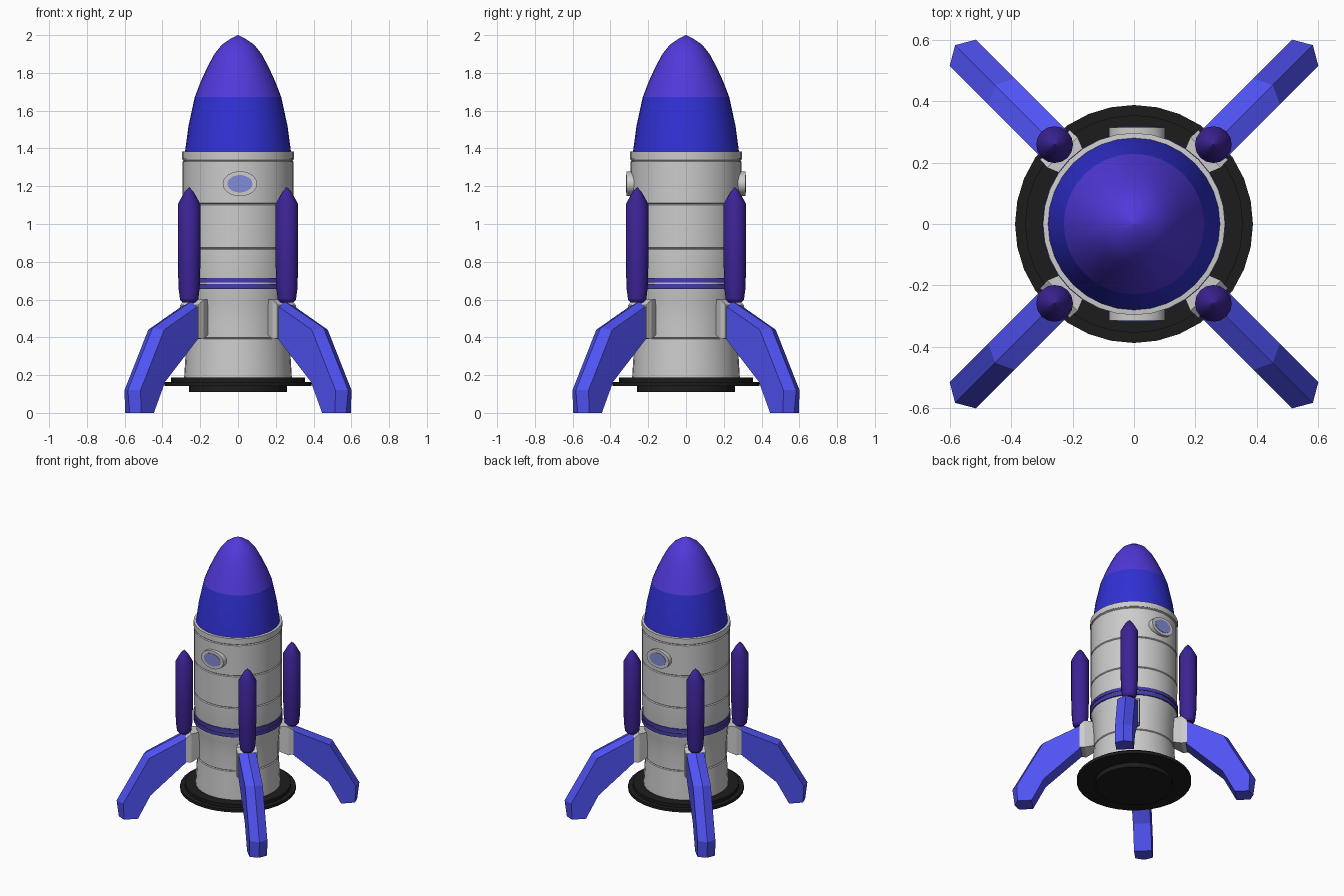
import bpy, bmesh, math
from mathutils import Matrix

if "Cube" in bpy.data.objects:
    bpy.data.objects.remove(bpy.data.objects["Cube"])


def material(name, rgb):
    m = bpy.data.materials.new(name)
    m.diffuse_color = (*rgb, 1)
    m.use_nodes = True
    m.node_tree.nodes["Principled BSDF"].inputs["Base Color"].default_value = m.diffuse_color
    return m


TIP = material("violet", (0.08, 0.04, 0.70))
NOSE = material("deep_blue", (0.03, 0.03, 0.66))
LEG = material("leg_blue", (0.08, 0.085, 0.9))
BOOST = material("dark_purple", (0.045, 0.017, 0.3))
BAND = material("band_purple", (0.06, 0.045, 0.4))
BLACK = material("black", (0.012, 0.012, 0.012))
GLASS = material("glass", (0.22, 0.26, 0.68))


def finish(name, bm, mat, smooth=True):
    bmesh.ops.recalc_face_normals(bm, faces=bm.faces)
    mesh = bpy.data.meshes.new(name)
    bm.to_mesh(mesh)
    bm.free()
    ob = bpy.data.objects.new(name, mesh)
    bpy.context.collection.objects.link(ob)
    if mat:
        mesh.materials.append(mat)
    if smooth:
        bpy.ops.object.select_all(action='DESELECT')
        ob.select_set(True)
        bpy.context.view_layer.objects.active = ob
        bpy.ops.object.shade_smooth_by_angle(angle=math.radians(30))
    return ob


def lathe(name, profile, mat=None, sides=32):
    """Closed solid of revolution about z from (radius, z) points."""
    bm = bmesh.new()
    pts = [(0, profile[0][1])] + list(profile) + [(0, profile[-1][1])]
    vs = [bm.verts.new((r, 0, z)) for r, z in pts]
    es = [bm.edges.new(p) for p in zip(vs, vs[1:])]
    bmesh.ops.spin(bm, geom=vs + es, cent=(0, 0, 0), axis=(0, 0, 1),
                   angle=math.tau, steps=sides, use_duplicate=False)
    bmesh.ops.remove_doubles(bm, verts=bm.verts, dist=0.0005)
    return finish(name, bm, mat)


def layered(name, layers, angle, mat=None):
    """Join matching (offset, [(x, z)...]) outlines across y, then turn about z."""
    bm = bmesh.new()
    rings = [[bm.verts.new((x, y, z)) for x, z in pts] for y, pts in layers]
    for a, b in zip(rings, rings[1:]):
        n = len(a)
        for i in range(n):
            j = (i + 1) % n
            bm.faces.new((a[i], a[j], b[j], b[i]))
    bm.faces.new(rings[0])
    bm.faces.new(rings[-1])
    bmesh.ops.rotate(bm, verts=bm.verts, matrix=Matrix.Rotation(angle, 3, 'Z'))
    return finish(name, bm, mat, smooth=False)


def seam(r, z):
    return [(r, z - 0.005), (r - 0.006, z), (r, z + 0.005)]


# Main body with panel seams
lathe("body", [(0.286, 0.17)] + seam(0.273, 0.395) +
      [(0.273, 0.5), (0.281, 0.6), (0.292, 0.66)] +
      seam(0.294, 0.87) + seam(0.294, 1.105) + seam(0.294, 1.335) + [(0.294, 1.36)])
lathe("collar", [(0.297, 1.343), (0.297, 1.383), (0.27, 1.386)])

# Two painted belts
for i, (lo, hi) in enumerate(((0.655, 0.683), (0.69, 0.715))):
    lathe(f"belt_{i + 1}", [(0.299, lo), (0.299, hi)], BAND)

# Nose in two colours
lathe("nose_lower", [(0.281, 1.38), (0.262, 1.52), (0.229, 1.672)], NOSE)
lathe("nose_tip", [(0.229, 1.672), (0.197, 1.755), (0.16, 1.835), (0.125, 1.9),
                   (0.085, 1.95), (0.04, 1.98), (0.001, 2.0)], TIP)

# Stepped engine base
lathe("engine_base", [(0.26, 0.11), (0.26, 0.143), (0.388, 0.143), (0.388, 0.163),
                      (0.355, 0.163), (0.355, 0.187), (0.28, 0.187)], BLACK)


# Oval windows, front and back
def oval(name, w, h, depth, side, mat=None):
    ob = lathe(name, [(1, 0), (1, 1)], mat, 24)
    ob.data.transform(Matrix.Translation((0.01, side * 0.24, 1.213))
                      @ Matrix.Rotation(-side * math.pi / 2, 4, 'X')
                      @ Matrix.Diagonal((w, h, depth, 1)))


for label, side in (("front", -1), ("back", 1)):
    oval(f"{label}_window_rim", 0.091, 0.066, 0.075, side)
    oval(f"{label}_window_glass", 0.066, 0.046, 0.078, side, GLASS)

# Legs, mounts and boosters on the four diagonals
ridge = [(0.35, 0.59), (0.64, 0.45), (0.825, 0.12), (0.81, 0.0),
         (0.69, 0.0), (0.605, 0.165), (0.35, 0.40)]
edge = [(0.35, 0.57), (0.612, 0.44), (0.79, 0.12), (0.785, 0.0),
        (0.69, 0.0), (0.605, 0.165), (0.35, 0.40)]
for i in range(4):
    a = math.radians(45 + 90 * i)
    layered(f"leg_{i + 1}", [(-0.06, edge), (0, ridge), (0.06, edge)], a, LEG)

    # Mount widening from hull to leg
    bm = bmesh.new()
    ring = []
    for r, w, lo, hi in ((0.23, 0.03, 0.43, 0.60), (0.33, 0.07, 0.39, 0.60),
                         (0.365, 0.068, 0.395, 0.57)):
        ring.append([bm.verts.new((r, y, z)) for y, z in
                     ((-w, lo), (w, lo), (w, hi), (-w, hi))])
    for p, q in zip(ring, ring[1:]):
        for k in range(4):
            bm.faces.new((p[k], p[(k + 1) % 4], q[(k + 1) % 4], q[k]))
    bm.faces.new(ring[0])
    bm.faces.new(ring[-1])
    bmesh.ops.rotate(bm, verts=bm.verts, matrix=Matrix.Rotation(a, 3, 'Z'))
    finish(f"leg_mount_{i + 1}", bm, None, smooth=False)

    booster = lathe(f"booster_{i + 1}", [(0.035, 0.585), (0.048, 0.6), (0.056, 0.66),
                    (0.06, 0.8), (0.06, 1.105), (0.024, 1.17), (0.001, 1.195)], BOOST, 16)
    booster.location = (0.366 * math.cos(a), 0.366 * math.sin(a), 0)
